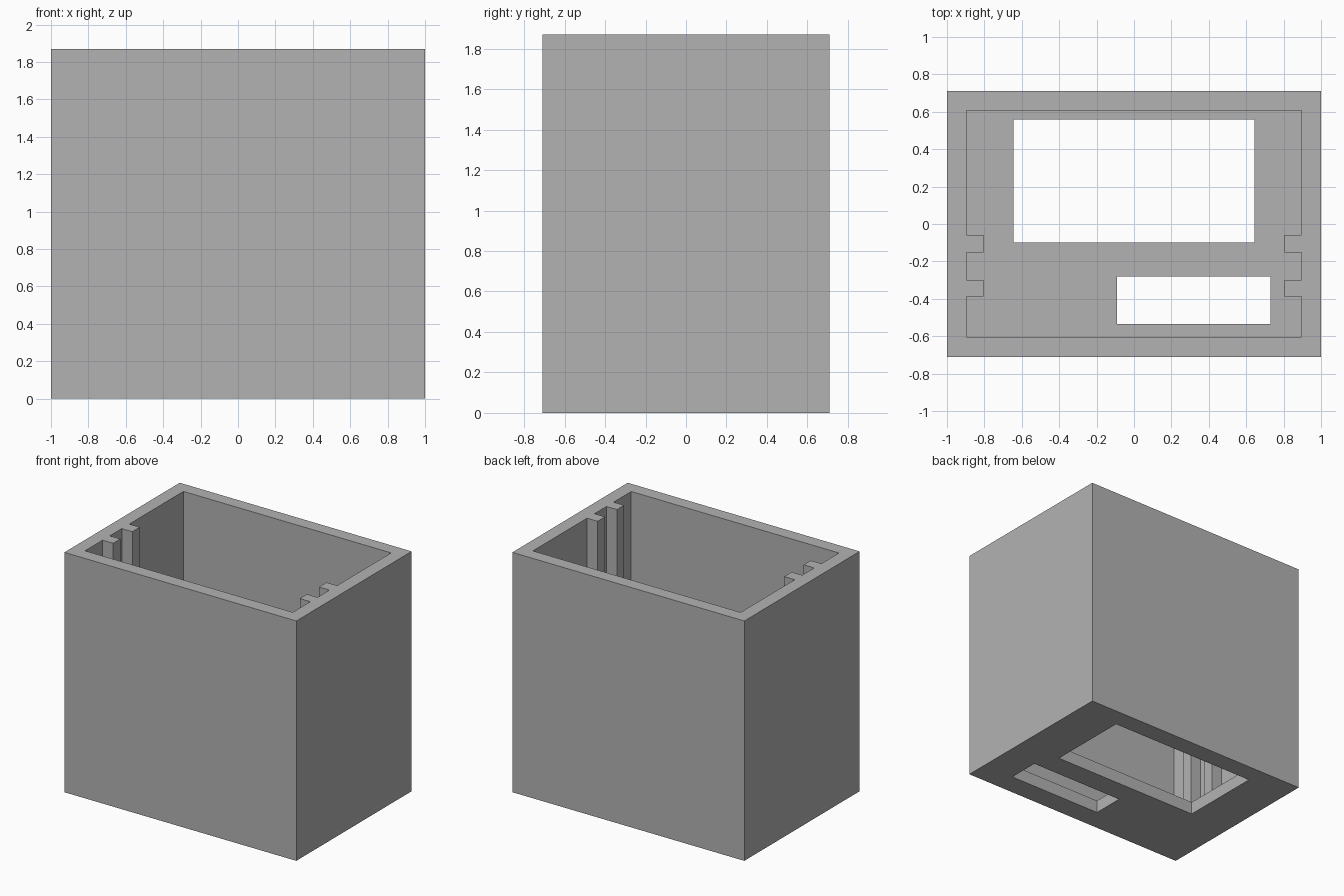
import bpy
import bmesh

if "Cube" in bpy.data.objects:
    bpy.data.objects.remove(bpy.data.objects["Cube"], do_unlink=True)

HEIGHT = 1.87
FLOOR = 0.1

grey = bpy.data.materials.new("plain grey")
grey.use_nodes = True
grey.diffuse_color = (0.45, 0.45, 0.45, 1)
grey.node_tree.nodes["Principled BSDF"].inputs["Base Color"].default_value = grey.diffuse_color


def prism(name, outline, z0, z1):
    """Extrude a flat outline from z0 up to z1."""
    bm = bmesh.new()
    base = bm.faces.new([bm.verts.new((x, y, z0)) for x, y in outline])
    top = bmesh.ops.extrude_face_region(bm, geom=[base])["geom"]
    bmesh.ops.translate(bm, vec=(0, 0, z1 - z0),
                        verts=[v for v in top if isinstance(v, bmesh.types.BMVert)])
    bmesh.ops.recalc_face_normals(bm, faces=bm.faces)
    mesh = bpy.data.meshes.new(name)
    bm.to_mesh(mesh)
    bm.free()
    mesh.materials.append(grey)
    obj = bpy.data.objects.new(name, mesh)
    bpy.context.collection.objects.link(obj)
    return obj


def rect(x0, x1, y0, y1):
    return [(x0, y0), (x1, y0), (x1, y1), (x0, y1)]


# Outer block
case = prism("open_case", rect(-1, 1, -0.71, 0.71), 0, HEIGHT)

# Cavity outline, with two guide ribs left standing on each side wall
wall, rib = 0.896, 0.805
side = [(wall, -0.605)]
for y0, y1 in ((-0.388, -0.3), (-0.152, -0.06)):
    side += [(wall, y0), (rib, y0), (rib, y1), (wall, y1)]
side.append((wall, 0.607))
cavity = side + [(-x, y) for x, y in reversed(side)]

# Cavity and the two floor openings
cutters = [
    prism("cavity_cutter", cavity, FLOOR, HEIGHT + 0.2),
    prism("large_opening_cutter", rect(-0.643, 0.643, -0.1, 0.56), -0.2, FLOOR + 0.2),
    prism("small_opening_cutter", rect(-0.09, 0.73, -0.535, -0.28), -0.2, FLOOR + 0.2),
]
for cutter in cutters:
    cutter.hide_render = True
    cut = case.modifiers.new(cutter.name, "BOOLEAN")
    cut.operation = "DIFFERENCE"
    cut.solver = "EXACT"
    cut.object = cutter

# Bake the cuts and drop the cutters
bpy.context.view_layer.update()
graph = bpy.context.evaluated_depsgraph_get()
result = bpy.data.meshes.new_from_object(case.evaluated_get(graph))
case.modifiers.clear()
case.data = result
result.materials.clear()
result.materials.append(grey)
for face in result.polygons:
    face.material_index = 0
for cutter in cutters:
    bpy.data.objects.remove(cutter, do_unlink=True)
